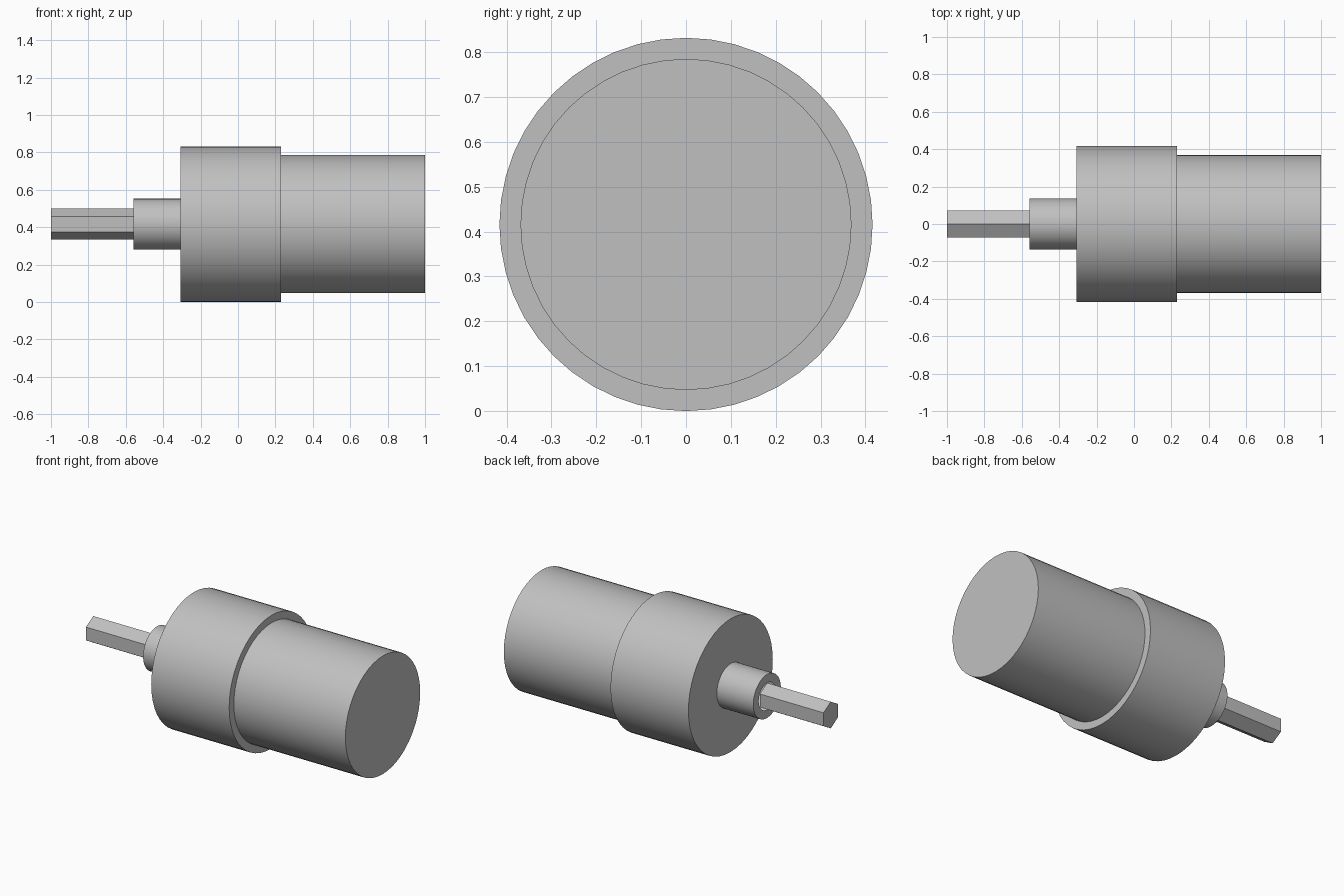
import bpy, math
from mathutils import Vector

cube = bpy.data.objects.get("Cube")
if cube:
    bpy.data.objects.remove(cube, do_unlink=True)

AXIS_Z = 0.416   # height of the shared centre line
ROUND = 48       # sides of the round parts

grey = bpy.data.materials.new("light grey metal")
grey.use_nodes = True
colour = (0.53, 0.53, 0.53, 1)
grey.diffuse_color = colour
grey.node_tree.nodes["Principled BSDF"].inputs["Base Color"].default_value = colour


def turned(name, profile, sides, smooth=True):
    """Revolve (x, radius) points about the centre line; radius 0 closes an end."""
    verts, faces, rings = [], [], []
    for x, r in profile:
        count = sides if r else 1
        rings.append(range(len(verts), len(verts) + count))
        for i in range(count):
            a = math.tau * i / sides
            verts.append(Vector((x, r * math.sin(a), AXIS_Z + r * math.cos(a))))
    for a, b in zip(rings, rings[1:]):
        if len(a) == 1:
            faces.append(list(b))
        elif len(b) == 1:
            faces.append(list(reversed(a)))
        else:
            for i in range(sides):
                j = (i + 1) % sides
                faces.append([a[i], a[j], b[j], b[i]])
    # Flat end discs need no centre point
    used = sorted({i for f in faces for i in f})
    index = {old: new for new, old in enumerate(used)}
    mesh = bpy.data.meshes.new(name)
    mesh.from_pydata([verts[i] for i in used], [],
                     [[index[i] for i in reversed(f)] for f in faces])
    mesh.materials.append(grey)
    obj = bpy.data.objects.new(name, mesh)
    bpy.context.collection.objects.link(obj)
    if smooth:
        bpy.ops.object.select_all(action="DESELECT")
        obj.select_set(True)
        bpy.context.view_layer.objects.active = obj
        bpy.ops.object.shade_smooth_by_angle(angle=math.radians(30))
    return obj


# Stations along the axis and part radii
TIP, COLLAR, FRONT, STEP, END = -1, -0.56, -0.308, 0.23, 1
HEX_R, COLLAR_R, HOUSING_R, BODY_R = 0.083, 0.136, 0.416, 0.369

# Hexagonal drive shaft, corner up
turned("hex_shaft", [(TIP, 0), (TIP, HEX_R), (COLLAR, HEX_R)], 6, smooth=False)
# Round collar behind the shaft
turned("collar", [(COLLAR, HEX_R), (COLLAR, COLLAR_R), (FRONT, COLLAR_R)], ROUND)
# Wide housing with a shoulder at each end
turned("housing", [(FRONT, COLLAR_R), (FRONT, HOUSING_R),
                   (STEP, HOUSING_R), (STEP, BODY_R)], ROUND)
# Narrower rear body with a flat end
turned("rear_body", [(STEP, BODY_R), (END, BODY_R), (END, 0)], ROUND)
